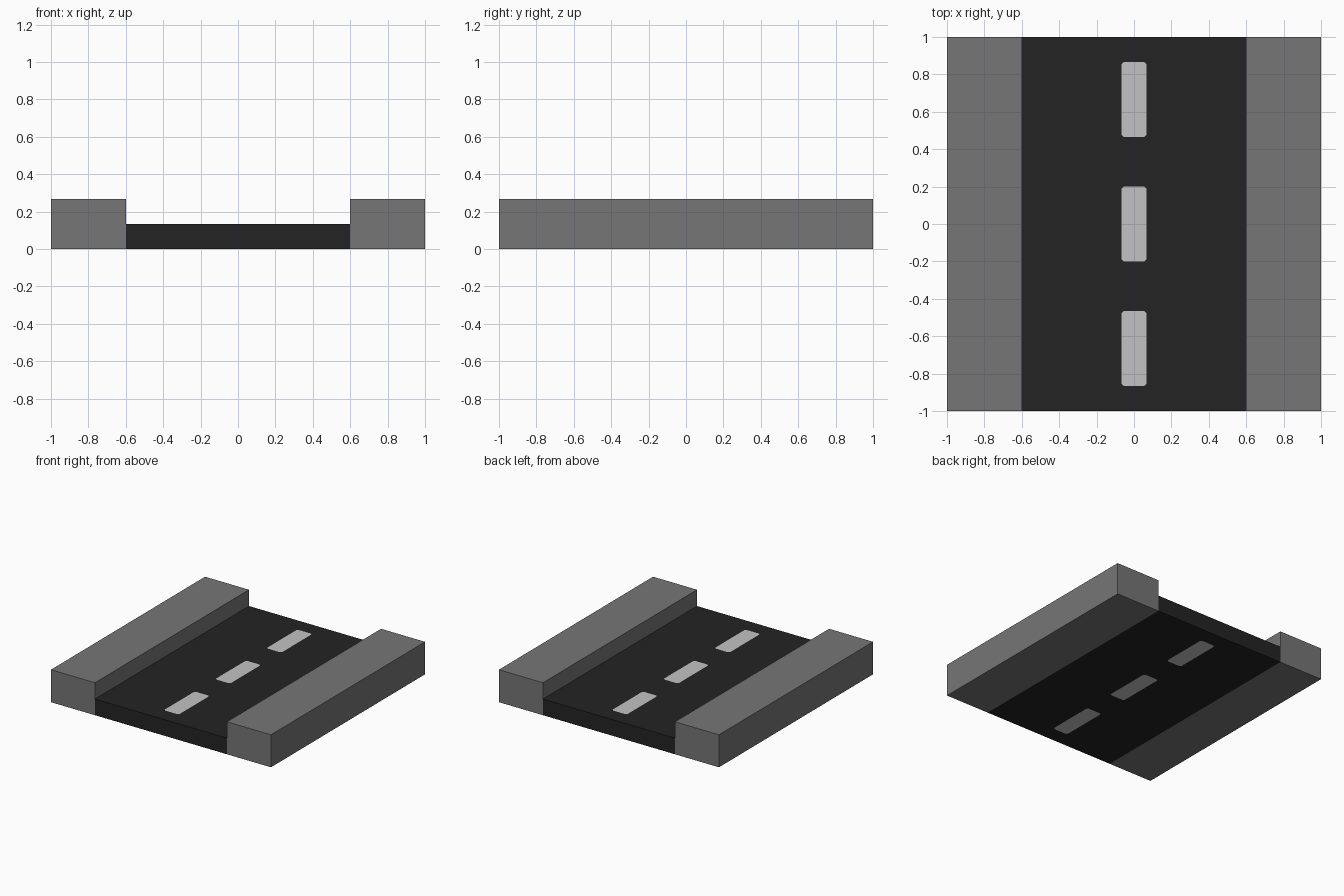
import bpy
import bmesh
from mathutils import Vector, Matrix

if "Cube" in bpy.data.objects:
    bpy.data.objects.remove(bpy.data.objects["Cube"])

ROAD_H, KERB_H, ROAD_X = 0.133, 0.267, 0.6
DASH_X, DASH_Y, CORNER = 0.068, 0.201, 0.013
DASH_CENTRES = (-0.666, 0.0, 0.666)


def material(name, value):
    mat = bpy.data.materials.new(name)
    mat.diffuse_color = (value, value, value, 1)
    mat.use_nodes = True
    mat.node_tree.nodes["Principled BSDF"].inputs["Base Color"].default_value = mat.diffuse_color
    return mat


def box(bm, centre, size):
    bmesh.ops.create_cube(
        bm, size=1,
        matrix=Matrix.Translation(centre) @ Matrix.Diagonal((*size, 1)))


def add_object(name, bm, mats):
    mesh = bpy.data.meshes.new(name)
    bm.to_mesh(mesh)
    bm.free()
    for mat in mats:
        mesh.materials.append(mat)
    obj = bpy.data.objects.new(name, mesh)
    bpy.context.collection.objects.link(obj)
    return obj


asphalt = material("asphalt_black", 0.0172)
concrete = material("pavement_grey", 0.18)
paint = material("lane_paint", 0.54)

# Road slab, cut along the borders of the lane dashes
bm = bmesh.new()
box(bm, (0, 0, ROAD_H / 2), (2 * ROAD_X, 2, ROAD_H))
cuts = [((s * DASH_X, 0, 0), (1, 0, 0)) for s in (-1, 1)]
cuts += [((0, c + s * DASH_Y, 0), (0, 1, 0)) for c in DASH_CENTRES for s in (-1, 1)]
for co, no in cuts:
    bmesh.ops.bisect_plane(bm, geom=bm.verts[:] + bm.edges[:] + bm.faces[:],
                           plane_co=Vector(co), plane_no=Vector(no))

# Clip the dash corners
corners = [v for v in bm.verts if abs(v.co.x) < DASH_X + 0.01 and abs(v.co.y) < 0.95]
bmesh.ops.bevel(bm, geom=corners, offset=CORNER, offset_type='OFFSET',
                segments=1, profile=0.5, affect='VERTICES')

# Paint the dashes on the top and underside
bm.normal_update()
for face in bm.faces:
    c = face.calc_center_median()
    in_dash = any(abs(c.y - d) < DASH_Y * 0.8 for d in DASH_CENTRES)
    if abs(face.normal.z) > 0.9 and abs(c.x) < DASH_X * 0.7 and in_dash:
        face.material_index = 1
add_object("road", bm, (asphalt, paint))

# Raised pavements, mirrored to both sides
bm = bmesh.new()
box(bm, ((1 + ROAD_X) / 2, 0, KERB_H / 2), (1 - ROAD_X, 2, KERB_H))
pavement = add_object("pavements", bm, (concrete,))
pavement.modifiers.new("mirror", 'MIRROR').use_axis[0] = True
